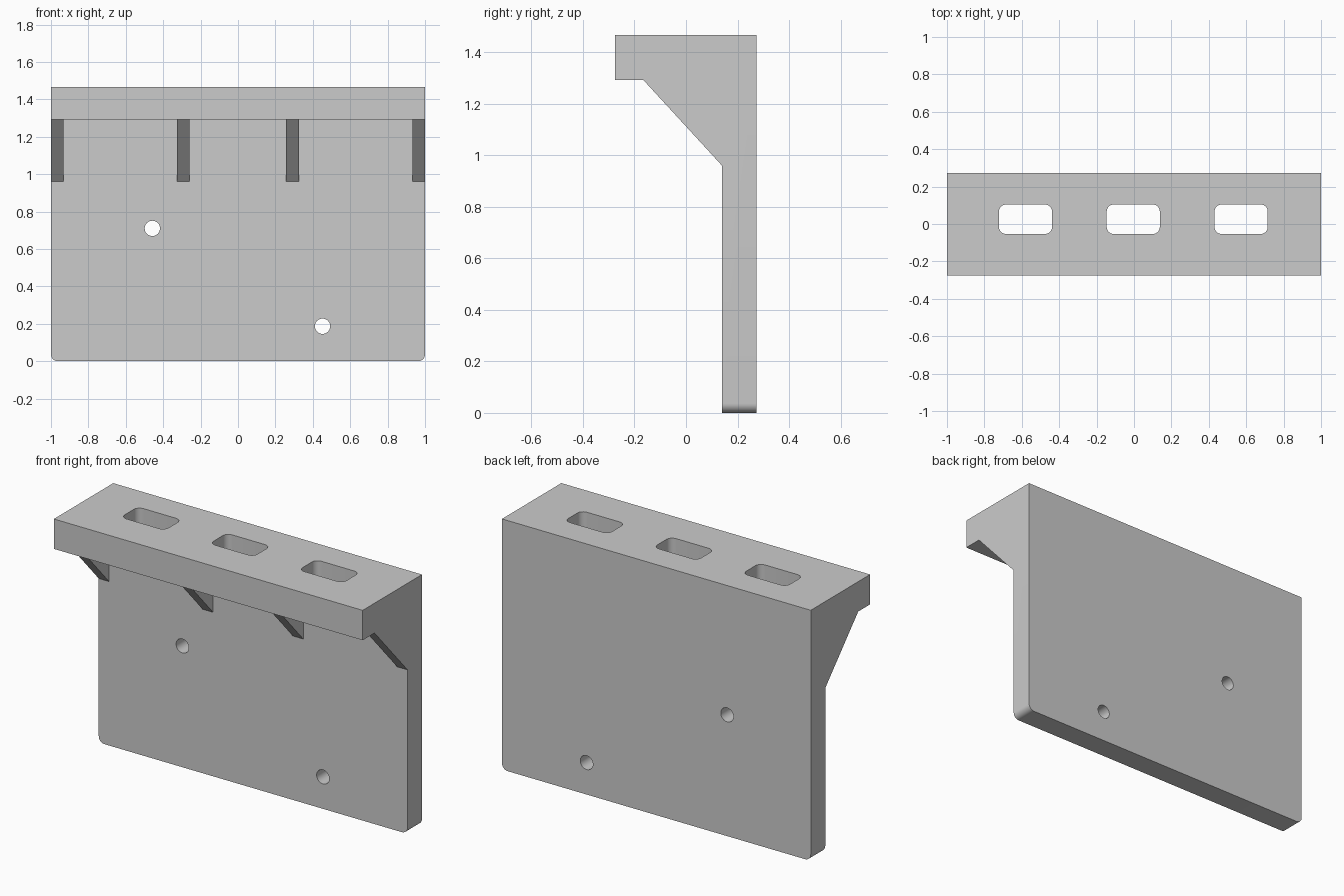
import bpy, bmesh, math
from mathutils import Vector

if "Cube" in bpy.data.objects:
    bpy.data.objects.remove(bpy.data.objects["Cube"])


def prism(name, pts, to3d, direction):
    """Extrude a flat profile along a direction vector."""
    bm = bmesh.new()
    face = bm.faces.new([bm.verts.new(to3d(a, b)) for a, b in pts])
    res = bmesh.ops.extrude_face_region(bm, geom=[face], use_keep_orig=True)
    verts = [v for v in res["geom"] if isinstance(v, bmesh.types.BMVert)]
    bmesh.ops.translate(bm, verts=verts, vec=Vector(direction))
    bmesh.ops.recalc_face_normals(bm, faces=bm.faces)
    mesh = bpy.data.meshes.new(name)
    bm.to_mesh(mesh)
    bm.free()
    obj = bpy.data.objects.new(name, mesh)
    bpy.context.collection.objects.link(obj)
    return obj


def arc(cx, cy, r, a0, a1, n):
    return [(cx + r * math.cos(math.radians(a0 + (a1 - a0) * i / n)),
             cy + r * math.sin(math.radians(a0 + (a1 - a0) * i / n))) for i in range(n + 1)]


def rounded_rect(x0, x1, y0, y1, r, n=8):
    corners = [(x1 - r, y1 - r, 0), (x0 + r, y1 - r, 90), (x0 + r, y0 + r, 180), (x1 - r, y0 + r, 270)]
    return [p for cx, cy, a in corners for p in arc(cx, cy, r, a, a + 90, n)]


def combine(target, tool, operation):
    """Apply a boolean and remove the tool object."""
    tool.hide_render = True
    mod = target.modifiers.new("cut", 'BOOLEAN')
    mod.operation, mod.solver, mod.object = operation, 'EXACT', tool
    bpy.context.view_layer.objects.active = target
    bpy.ops.object.modifier_apply(modifier=mod.name)
    bpy.data.objects.remove(tool, do_unlink=True)


FRONT, BACK, PLATE = -0.275, 0.274, 0.14
TOP, SHELF, RIB = 1.467, 1.292, 0.96

# back plate and shelf: one L-shaped section across the full width
body = prism("wall_bracket",
             [(PLATE, 0), (BACK, 0), (BACK, TOP), (FRONT, TOP), (FRONT, SHELF), (PLATE, SHELF)],
             lambda y, z: (-1, y, z), (2, 0, 0))

# rounded lower corners of the plate
bm = bmesh.new()
bm.from_mesh(body.data)
corners = [e for e in bm.edges
           if all(abs(v.co.z) < 1e-4 for v in e.verts) and abs(e.verts[0].co.x - e.verts[1].co.x) < 1e-4]
bmesh.ops.bevel(bm, geom=corners, offset=0.037, segments=8, profile=0.5, affect='EDGES')
bm.to_mesh(body.data)
bm.free()

# gusset ribs under the shelf, sunk slightly into the body
for x0, x1 in [(-1, -0.933), (-0.327, -0.259), (0.257, 0.325), (0.933, 1)]:
    rib = prism("rib", [(-0.165, SHELF), (PLATE, RIB), (0.2, RIB), (0.2, 1.35), (-0.165, 1.35)],
                lambda y, z: (x0, y, z), (x1 - x0, 0, 0))
    combine(body, rib, 'UNION')

# three rounded slots through the shelf
for cx in (-0.58, -0.004, 0.573):
    slot = prism("slot_cutter", rounded_rect(cx - 0.142, cx + 0.142, -0.053, 0.104, 0.037),
                 lambda x, y: (x, y, 1.2), (0, 0, 0.5))
    combine(body, slot, 'DIFFERENCE')

# two screw holes through the plate
for cx, cz in [(-0.458, 0.71), (0.452, 0.187)]:
    hole = prism("hole_cutter", arc(cx, cz, 0.041, 0, 360, 32)[:-1],
                 lambda x, z: (x, 0.0, z), (0, 0.5, 0))
    combine(body, hole, 'DIFFERENCE')

# smooth the rounded walls, keep every edge sharp
body.select_set(True)
bpy.context.view_layer.objects.active = body
bpy.ops.object.shade_smooth_by_angle(angle=math.radians(30))
